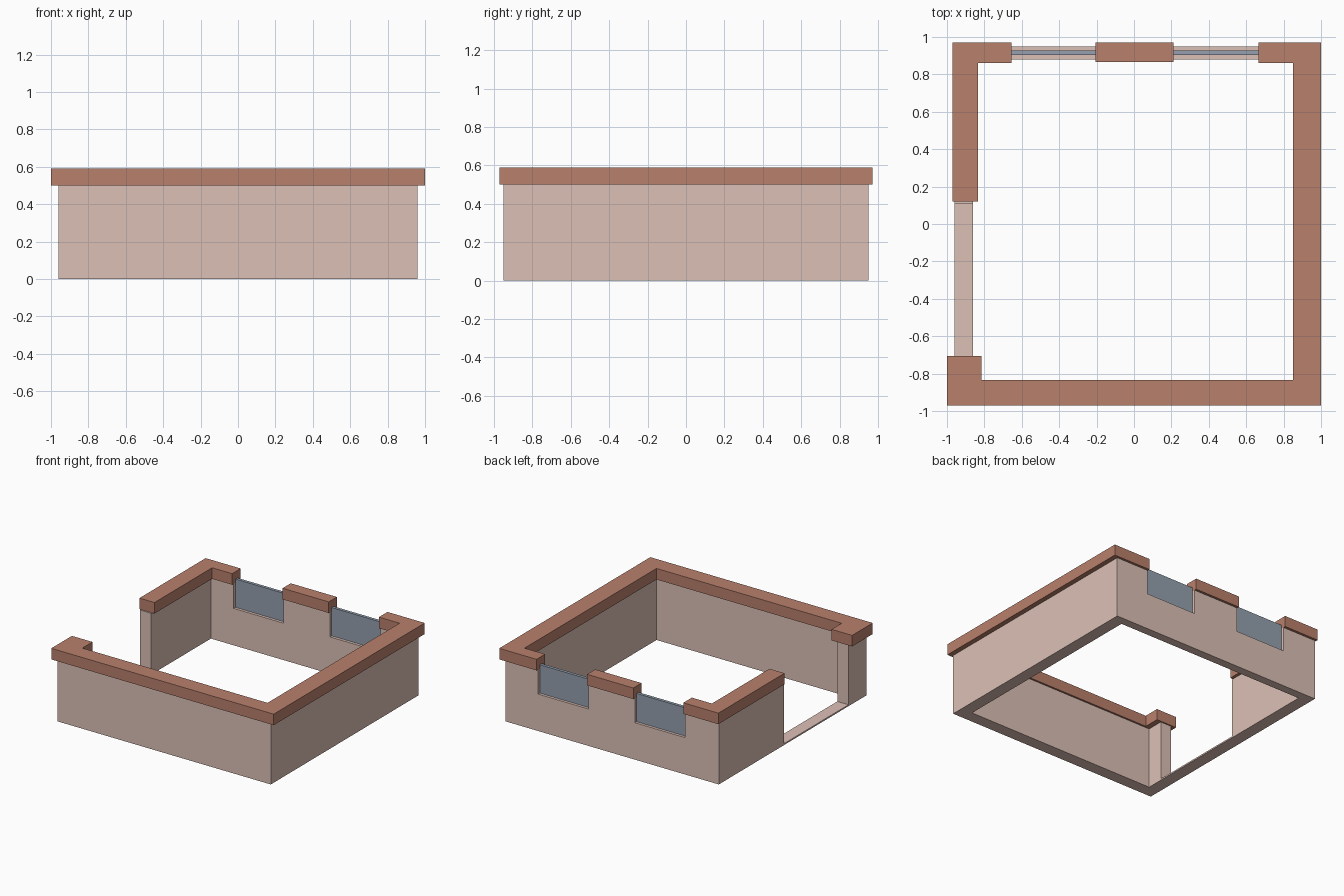
import bpy, bmesh
from mathutils import Vector

if "Cube" in bpy.data.objects:
    bpy.data.objects.remove(bpy.data.objects["Cube"])


def material(name, rgb):
    m = bpy.data.materials.new(name)
    m.diffuse_color = (*rgb, 1)
    m.use_nodes = True
    m.node_tree.nodes["Principled BSDF"].inputs["Base Color"].default_value = m.diffuse_color
    return m


WALL = material("plaster", (0.72, 0.53, 0.47))
TRIM = material("clay_cap", (0.485, 0.216, 0.15))
GLASS = material("window_glass", (0.30, 0.35, 0.43))


def prism(name, outline, axis, lo, hi, mat):
    """Extrude a 2D outline along an axis (0, 1 or 2) from lo to hi."""
    bm = bmesh.new()
    verts = []
    for p in outline:
        co = list(p)
        co.insert(axis, lo)
        verts.append(bm.verts.new(co))
    face = bm.faces.new(verts)
    ext = bmesh.ops.extrude_face_region(bm, geom=[face])["geom"]
    step = Vector((0, 0, 0))
    step[axis] = hi - lo
    bmesh.ops.translate(bm, vec=step,
                        verts=[v for v in ext if isinstance(v, bmesh.types.BMVert)])
    bmesh.ops.recalc_face_normals(bm, faces=bm.faces)
    mesh = bpy.data.meshes.new(name)
    bm.to_mesh(mesh)
    bm.free()
    mesh.materials.append(mat)
    ob = bpy.data.objects.new(name, mesh)
    bpy.context.collection.objects.link(ob)
    return ob


def rect(a0, a1, b0, b1):
    return [(a0, b0), (a1, b0), (a1, b1), (a0, b1)]


H, TOP = 0.5, 0.59           # wall height, cap top
SILL, DOOR = 0.30, 0.012     # window sill and door threshold heights
WINDOWS = [(-0.655, -0.205), (0.21, 0.665)]

# plain front and right walls
prism("front_wall", rect(-0.96, 0.96, 0, H), 1, -0.95, -0.85, WALL)
prism("right_wall", rect(-0.85, 0.88, 0, H), 0, 0.86, 0.96, WALL)

# back wall with two window notches
profile = [(0.96, 0), (-0.96, 0), (-0.96, H)]
for x0, x1 in WINDOWS:
    profile += [(x0, H), (x0, SILL), (x1, SILL), (x1, H)]
profile.append((0.96, H))
prism("back_wall", profile, 1, 0.88, 0.95, WALL)

# left wall with doorway and thin threshold
prism("left_wall", [(0.88, 0), (-0.85, 0), (-0.85, H), (-0.715, H), (-0.715, DOOR),
                    (0.11, DOOR), (0.11, H), (0.88, H)], 0, -0.96, -0.86, WALL)

# window panes standing a little above the wall top
for i, (x0, x1) in enumerate(WINDOWS):
    prism(f"window_pane_{i + 1}", rect(x0, x1, SILL, 0.53), 1, 0.903, 0.928, GLASS)

# overhanging wall caps
prism("main_cap", [(-1, -0.97), (1, -0.97), (1, 0.97), (0.665, 0.97), (0.665, 0.86),
                   (0.85, 0.86), (0.85, -0.835), (-0.815, -0.835),
                   (-0.815, -0.705), (-1, -0.705)], 2, H, TOP, TRIM)
prism("left_corner_cap", [(-0.97, 0.12), (-0.835, 0.12), (-0.835, 0.86), (-0.655, 0.86),
                          (-0.655, 0.97), (-0.97, 0.97)], 2, H, TOP, TRIM)
prism("middle_cap", rect(-0.205, 0.21, 0.865, 0.97), 2, H, TOP, TRIM)
